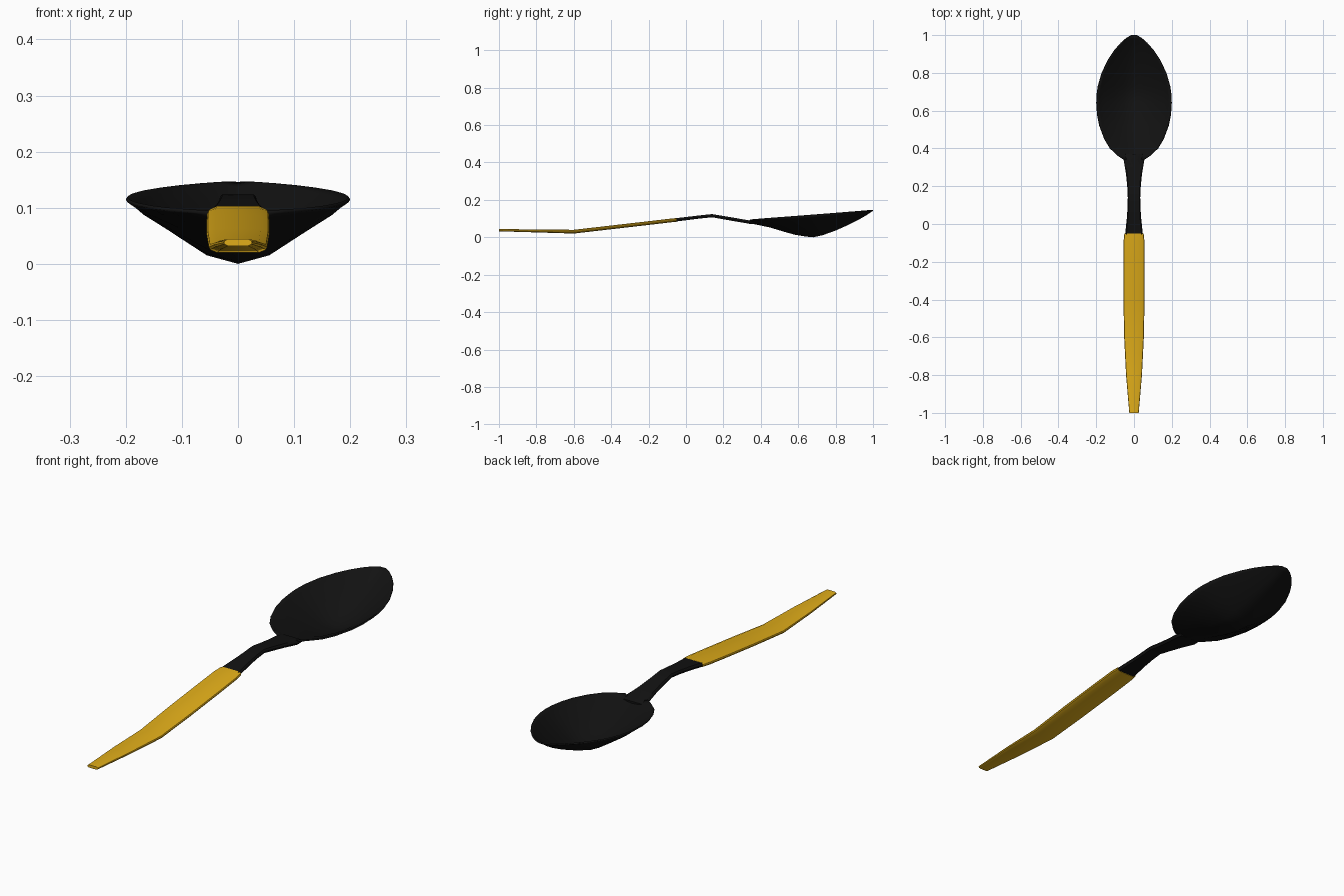
import bpy, bmesh

if "Cube" in bpy.data.objects:
    bpy.data.objects.remove(bpy.data.objects["Cube"])


def material(name, colour):
    m = bpy.data.materials.new(name)
    m.diffuse_color = colour
    m.use_nodes = True
    m.node_tree.nodes["Principled BSDF"].inputs["Base Color"].default_value = m.diffuse_color
    return m


black = material("black_nylon", (0.006, 0.006, 0.006, 1))
yellow = material("yellow_grip", (0.75, 0.42, 0.01, 1))


def loft(name, rings, mat, closed=True, angle=35):
    """Skin a row of equal-length point rings; closed rings get end caps."""
    bm = bmesh.new()
    rows = [[bm.verts.new(p) for p in ring] for ring in rings]
    n = len(rows[0])
    for a, b in zip(rows, rows[1:]):
        for i in range(n if closed else n - 1):
            j = (i + 1) % n
            bm.faces.new((a[i], a[j], b[j], b[i]))
    if closed:
        bm.faces.new(rows[0][::-1])
        bm.faces.new(rows[-1])
        bmesh.ops.recalc_face_normals(bm, faces=bm.faces[:])
    me = bpy.data.meshes.new(name)
    bm.to_mesh(me)
    bm.free()
    ob = bpy.data.objects.new(name, me)
    bpy.context.collection.objects.link(ob)
    me.materials.append(mat)
    bpy.ops.object.select_all(action='DESELECT')
    ob.select_set(True)
    bpy.context.view_layer.objects.active = ob
    bpy.ops.object.shade_smooth_by_angle(angle=angle * 3.14159 / 180)
    return ob


def bar_ring(y, w, bottom, top, flat):
    """Flattened hexagon-like section with bulging sides."""
    mid, q = (bottom + top) / 2, (top - bottom) / 4
    half = [(flat * w, bottom), (0.96 * w, mid - q), (w, mid),
            (0.96 * w, mid + q), (flat * w, top)]
    return [(x, y, z) for x, z in half] + [(-x, y, z) for x, z in half[::-1]]


# Grip: y, half width, underside z, top z
grip = [(-1.0, .025, .032, .044), (-.8, .042, .026, .042), (-.6, .052, .020, .040),
        (-.4, .056, .043, .063), (-.2, .056, .066, .086), (-.09, .055, .079, .099),
        (-.05, .051, .083, .103)]
loft("grip", [bar_ring(*s, .72) for s in grip], yellow)

# Neck linking grip and bowl
neck = [(-.055, .047, .084, .102), (.03, .038, .095, .112), (.09, .034, .102, .119),
        (.14, .033, .107, .124), (.20, .036, .096, .114), (.27, .043, .084, .102),
        (.34, .055, .072, .090), (.37, .050, .070, .084)]
loft("neck", [bar_ring(*s, .85) for s in neck], black)

# Bowl: y, rim half width, underside z; the rim rises in a straight line
bowl = [(.34, .055, .074), (.36, .085, .071), (.40, .128, .063), (.45, .158, .052),
        (.52, .184, .031), (.58, .196, .014), (.64, .200, .004), (.68, .199, .000),
        (.73, .192, .011), (.80, .172, .036), (.87, .138, .067), (.92, .105, .092),
        (.96, .070, .115), (.985, .041, .132), (1.0, .015, .141)]
section = [(1, 0), (.93, .10), (.84, .24), (.56, .56), (.28, .87), (0, 1)]
section += [(-x, d) for x, d in section[-2::-1]]
rings = []
for y, w, low in bowl:
    rim = .090 + (y - .34) * .052 / .66
    rings.append([(x * w, y, rim - d * (rim - low)) for x, d in section])
shell = loft("bowl", rings, black, closed=False)

# Give the bowl a thin wall that grows upward into the hollow
bm = bmesh.new()
bm.from_mesh(shell.data)
if sum(f.normal.z for f in bm.faces) > 0:
    bmesh.ops.reverse_faces(bm, faces=bm.faces[:])
bm.to_mesh(shell.data)
bm.free()
wall = shell.modifiers.new("wall", 'SOLIDIFY')
wall.thickness = .006
wall.offset = -1
